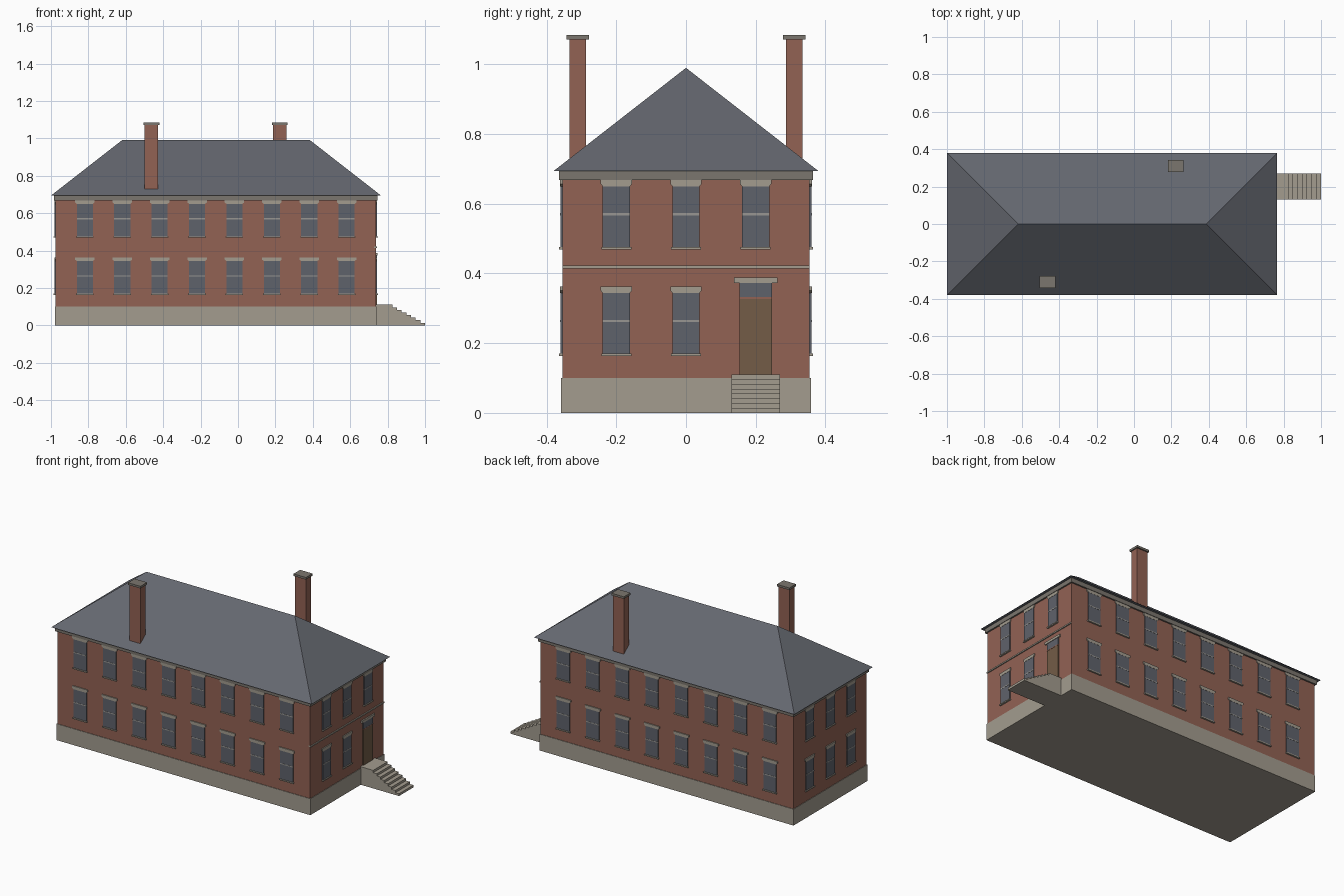
import bpy
import bmesh
from math import pi
from mathutils import Matrix, Vector

if "Cube" in bpy.data.objects:
    bpy.data.objects.remove(bpy.data.objects["Cube"], do_unlink=True)


def material(name, r, g, b):
    lin = [((c / 255 + 0.055) / 1.055) ** 2.4 for c in (r, g, b)] + [1]
    m = bpy.data.materials.new(name)
    m.use_nodes = True
    m.diffuse_color = lin
    m.node_tree.nodes["Principled BSDF"].inputs["Base Color"].default_value = lin
    return m


BRICK = material("brick", 146, 98, 84)
STONE = material("pale stone", 163, 156, 143)
TRIM = material("dark stone", 123, 118, 110)
SLATE = material("roof slate", 100, 103, 111)
GLASS = material("window glass", 95, 98, 107)
RAIL = material("window rail", 152, 150, 146)
DOOR = material("door wood", 115, 92, 71)


def finish(bm, name, mat):
    bmesh.ops.recalc_face_normals(bm, faces=bm.faces)
    mesh = bpy.data.meshes.new(name)
    bm.to_mesh(mesh)
    bm.free()
    mesh.materials.append(mat)
    obj = bpy.data.objects.new(name, mesh)
    bpy.context.collection.objects.link(obj)
    return obj


def prism(bm, outline, w0, w1, frame):
    """Extrude a (u, v) outline from w0 to w1 in the given frame."""
    low = [bm.verts.new(frame @ Vector((u, v, w0))) for u, v in outline]
    high = [bm.verts.new(frame @ Vector((u, v, w1))) for u, v in outline]
    bm.faces.new(low)
    bm.faces.new(high)
    n = len(outline)
    for i in range(n):
        j = (i + 1) % n
        bm.faces.new((low[i], low[j], high[j], high[i]))


def rect(u, half, v0, v1):
    return [(u - half, v0), (u + half, v0), (u + half, v1), (u - half, v1)]


def block(name, mat, cx, cy, hx, hy, z0, z1):
    bm = bmesh.new()
    prism(bm, [(cx - hx, cy - hy), (cx + hx, cy - hy),
               (cx + hx, cy + hy), (cx - hx, cy + hy)], z0, z1, Matrix())
    return finish(bm, name, mat)


# Main body
CX, HX, HY = -0.119, 0.857, 0.355
block("stone_base", STONE, CX, 0, HX + 0.003, HY + 0.003, 0, 0.10)
block("brick_walls", BRICK, CX, 0, HX, HY, 0.10, 0.68)
block("cornice", TRIM, CX, 0, HX + 0.009, HY + 0.009, 0.668, 0.694)

# Hipped roof with a flat soffit
bm = bmesh.new()
eave = [bm.verts.new((x, y, 0.694)) for x, y in
        ((-1, -0.38), (0.765, -0.38), (0.765, 0.38), (-1, 0.38))]
ridge = [bm.verts.new((x, 0, 0.99)) for x in (-0.62, 0.385)]
a, b, c, d = eave
for face in ((a, b, ridge[1], ridge[0]), (b, c, ridge[1]),
             (c, d, ridge[0], ridge[1]), (d, a, ridge[0]), (d, c, b, a)):
    bm.faces.new(face)
finish(bm, "hipped_roof", SLATE)

# Chimneys
for side, x, y in (("front", -0.463, -0.311), ("back", 0.223, 0.311)):
    block(side + "_chimney", BRICK, x, y, 0.036, 0.024, 0.70, 1.072)
    block(side + "_chimney_cap", TRIM, x, y, 0.042, 0.032, 1.072, 1.085)


def wall_frame(angle, distance):
    """u runs along the wall, v up, w outwards."""
    centre = Vector((CX, 0, 0))
    return (Matrix.Translation(centre) @ Matrix.Rotation(angle, 4, "Z")
            @ Matrix.Translation((0, -distance, 0)) @ Matrix.Rotation(pi / 2, 4, "X"))


def window_wall(side, frame, places, half, flare):
    """places is a list of (u, sill height)."""
    glass, rails, sills, lintels = (bmesh.new() for _ in range(4))
    for u, z in places:
        top = z + 0.175
        prism(glass, rect(u, half, z, top), -0.01, 0.005, frame)
        prism(rails, rect(u, half, z + 0.092, z + 0.098), 0, 0.006, frame)
        prism(sills, rect(u, half + 0.004, z - 0.006, z + 0.001), -0.01, 0.010, frame)
        wide = half + flare
        prism(lintels, [(u - half, top), (u + half, top), (u + wide, top + 0.007),
                        (u + wide, top + 0.019), (u - wide, top + 0.019),
                        (u - wide, top + 0.007)], -0.01, 0.006, frame)
    finish(glass, side + "_window_panes", GLASS)
    finish(rails, side + "_window_rails", RAIL)
    finish(sills, side + "_window_sills", STONE)
    finish(lintels, side + "_window_lintels", STONE)


# Windows on all four walls
LOW, HIGH = 0.169, 0.475
front = wall_frame(0, HY)
right = wall_frame(pi / 2, HX)
back = wall_frame(pi, HY)
left = wall_frame(-pi / 2, HX)
long_row = [(0.2 * (i - 3.5), z) for i in range(8) for z in (LOW, HIGH)]
end_row = [(0.2 * i, z) for i in (-1, 0, 1) for z in (LOW, HIGH)]
window_wall("front", front, long_row, 0.043, 0.009)
window_wall("back", back, long_row, 0.043, 0.009)
window_wall("west_end", left, end_row, 0.039, 0.006)
window_wall("east_end", right, [p for p in end_row if p != (0.2, LOW)], 0.039, 0.006)

# Entrance on the +x end
for name, mat, outline, depth in (
        ("front_door", DOOR, rect(0.2, 0.047, 0.108, 0.327), 0.005),
        ("door_transom_bar", BRICK, rect(0.2, 0.047, 0.327, 0.332), 0.006),
        ("door_transom_window", GLASS, rect(0.2, 0.047, 0.332, 0.373), 0.005),
        ("door_lintel", STONE, rect(0.2, 0.062, 0.373, 0.388), 0.008),
        ("string_course", STONE, rect(0, HY, 0.415, 0.423), 0.006)):
    bm = bmesh.new()
    prism(bm, outline, -0.01, depth, right)
    finish(bm, name, mat)

# Landing and stairs as one stepped profile
STEPS, TREAD, RISE = 8, 0.025, 0.0138
profile = [(0.735, 0)]
profile.append((0.735, STEPS * RISE))
for i in range(STEPS):
    x, z = 0.825 + i * TREAD, (STEPS - i) * RISE
    profile += [(x, z), (x, z - RISE)]
bm = bmesh.new()
prism(bm, profile, -0.27, -0.13, Matrix.Rotation(pi / 2, 4, "X"))
finish(bm, "entrance_steps", STONE)
